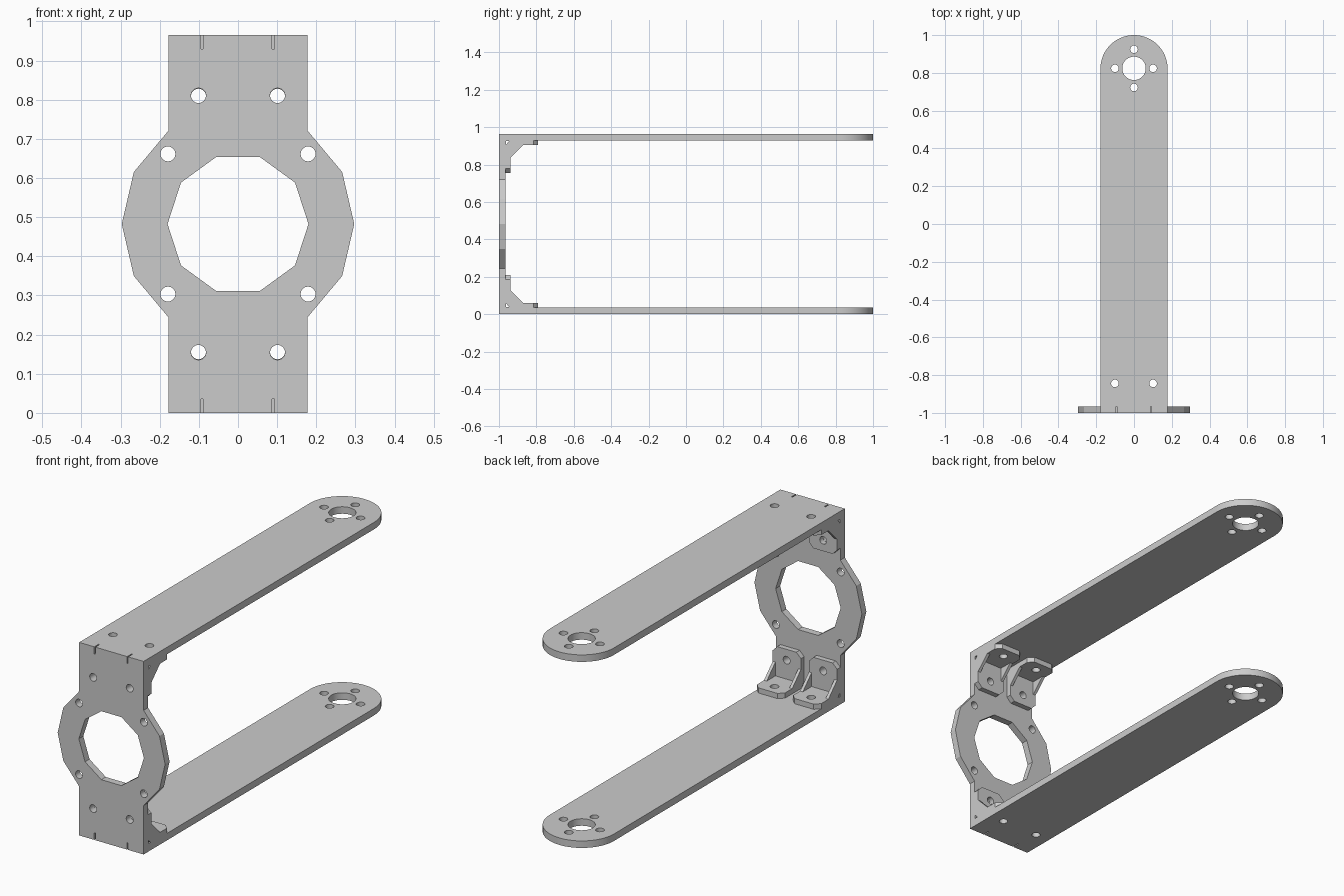
import bpy, bmesh
from math import sin, cos, pi, radians

if "Cube" in bpy.data.objects:
    bpy.data.objects.remove(bpy.data.objects["Cube"])

H, W, T = 0.965, 0.178, 0.035      # height, half width, plate thickness
MID = H / 2


def circle(u, v, r, n=32):
    return [(u + r * cos(2 * pi * i / n), v + r * sin(2 * pi * i / n)) for i in range(n)]


def plate(name, loops, w0, w1, to_world):
    """Fill an outline (first loop) with holes (other loops) and extrude from w0 to w1."""
    bm = bmesh.new()
    for loop in loops:
        vs = [bm.verts.new((u, v, 0)) for u, v in loop]
        for i in range(len(vs)):
            bm.edges.new((vs[i - 1], vs[i]))
    bmesh.ops.triangle_fill(bm, edges=bm.edges[:], use_beauty=True, normal=(0, 0, 1))
    ext = bmesh.ops.extrude_face_region(bm, geom=bm.faces[:])
    top = {g for g in ext["geom"] if isinstance(g, bmesh.types.BMVert)}
    for v in bm.verts:
        v.co = to_world(v.co.x, v.co.y, w1 if v in top else w0)
    bmesh.ops.recalc_face_normals(bm, faces=bm.faces[:])
    bmesh.ops.dissolve_limit(bm, angle_limit=radians(0.5), verts=bm.verts[:], edges=bm.edges[:])
    me = bpy.data.meshes.new(name)
    bm.to_mesh(me)
    bm.free()
    ob = bpy.data.objects.new(name, me)
    bpy.context.collection.objects.link(ob)
    return ob


# Long arms with rounded ends and thin slits at the front edge
arm = [(-W, -1)]
for x in (-0.092, 0.09):
    arm += [(x - 0.003, -1), (x - 0.003, -1 + T), (x + 0.003, -1 + T), (x + 0.003, -1)]
arm += [(W, -1)]
arm += [(W * cos(pi * i / 32), 1 - W + W * sin(pi * i / 32)) for i in range(33)]
arm_holes = [circle(0, 0.824, 0.062, 48)]
arm_holes += [circle(x, y, 0.02) for x, y in
              ((0.101, 0.824), (-0.101, 0.824), (0, 0.925), (0, 0.723), (0.101, -0.844), (-0.101, -0.844))]
for name, z in (("lower_arm", 0), ("upper_arm", H - T)):
    plate(name, [arm] + arm_holes, z, z + T, lambda u, v, w: (u, v, w))

# Front plate with faceted ring in the middle
side = [(W, T - MID), (W, -0.238), (0.266, -0.133), (0.297, 0), (0.266, 0.133), (W, 0.238), (W, MID - T)]
outline = side + [(-x, -z) for x, z in side]
front_holes = [circle(0, 0, 0.18, 10)]
front_holes += [circle(sx * x, sz * z, 0.019) for x, z in ((0.101, 0.328), (0.179, 0.179))
                for sx in (-1, 1) for sz in (-1, 1)]
plate("front_plate", [outline] + front_holes, -1, -1 + T, lambda u, v, w: (u, w, MID + v))

# Corner brackets, described by distance from the inner corner (a along y, b along z)
X0, X1, F, L, C = 0.022, W, 0.026, 0.175, 0.025
flange = [(X0, F), (X1, F), (X1, L - C), (X1 - C, L), (X0 + C, L), (X0, L - C)]
relief = [(0.002, 0.003), (0.019, 0.005), (0.002, 0.024)]
corner = [(0, 0), (F, 0), (F, F), (0, F)]
gusset = [(0, 0), (0.095, 0), (0.095, F), (F, 0.095), (0, 0.095)]
for sx, xn in ((-1, "left"), (1, "right")):
    for sz, zn in ((-1, "upper"), (1, "lower")):
        def place(x, a, b):
            return (sx * x, -1 + T + a, MID + sz * (T + b - MID))
        n = f"{zn}_{xn}_bracket"
        plate(n + "_arm_flange", [flange, circle(0.101, 0.121, 0.02)], 0, F,
              lambda u, v, w: place(u, v, w))
        plate(n + "_plate_flange", [flange, circle(0.101, 0.121, 0.019)], 0, F,
              lambda u, v, w: place(u, w, v))
        plate(n + "_corner", [corner, relief], X0 + 0.015, X1 - 0.015, lambda u, v, w: place(w, u, v))
        for g, x in (("inner", X0), ("outer", X1 - 0.015)):
            plate(f"{n}_{g}_gusset", [gusset, relief], x, x + 0.015, lambda u, v, w: place(w, u, v))

# Smooth hole walls and arm ends, keep facets sharp
for ob in bpy.context.scene.objects:
    ob.select_set(True)
    bpy.context.view_layer.objects.active = ob
bpy.ops.object.shade_smooth_by_angle(angle=radians(20))
